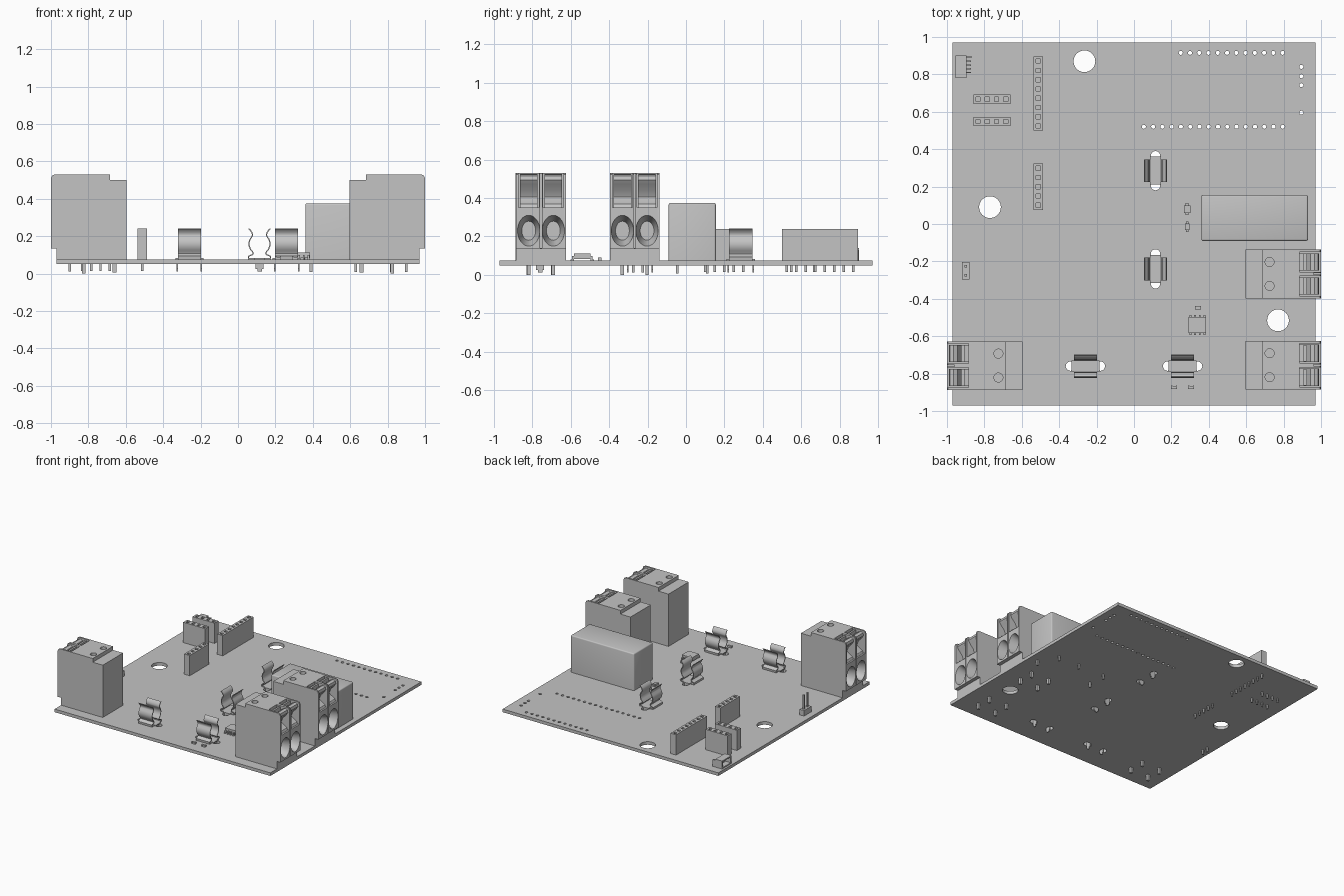
import bpy, bmesh, math
from mathutils import Matrix, Vector

if "Cube" in bpy.data.objects:
    bpy.data.objects.remove(bpy.data.objects["Cube"])

GREY = bpy.data.materials.new("plain_grey")
GREY.diffuse_color = (0.55, 0.55, 0.55, 1)
GREY.use_nodes = True
GREY.node_tree.nodes["Principled BSDF"].inputs["Base Color"].default_value = GREY.diffuse_color
TOP, BOT = 0.075, 0.05          # board faces


def box(bm, x0, x1, y0, y1, z0, z1):
    m = Matrix.Translation(((x0 + x1) / 2, (y0 + y1) / 2, (z0 + z1) / 2))
    m = m @ Matrix.Diagonal((x1 - x0, y1 - y0, z1 - z0, 1))
    return bmesh.ops.create_cube(bm, size=1, matrix=m)["verts"]


def cbox(bm, x, y, sx, sy, z0, z1):
    return box(bm, x - sx / 2, x + sx / 2, y - sy / 2, y + sy / 2, z0, z1)


def cyl(bm, x, y, r, z0, z1, n=16):
    bmesh.ops.create_cone(bm, cap_ends=True, segments=n, radius1=r, radius2=r,
                          depth=z1 - z0, matrix=Matrix.Translation((x, y, (z0 + z1) / 2)))


def prism(bm, pts, y0, y1):
    """Extrude an x-z outline along y."""
    f = bm.faces.new([bm.verts.new((x, y0, z)) for x, z in pts])
    g = bmesh.ops.extrude_face_region(bm, geom=[f])["geom"]
    bmesh.ops.translate(bm, vec=(0, y1 - y0, 0),
                        verts=[v for v in g if isinstance(v, bmesh.types.BMVert)])


def finish(name, bm, smooth=None):
    bmesh.ops.recalc_face_normals(bm, faces=bm.faces)
    me = bpy.data.meshes.new(name)
    bm.to_mesh(me)
    bm.free()
    me.materials.append(GREY)
    ob = bpy.data.objects.new(name, me)
    bpy.context.collection.objects.link(ob)
    if smooth:
        activate(ob)
        bpy.ops.object.shade_smooth_by_angle(angle=math.radians(smooth))
    return ob


def activate(ob):
    bpy.ops.object.select_all(action='DESELECT')
    ob.select_set(True)
    bpy.context.view_layer.objects.active = ob


def cut(ob, bm):
    """Subtract the cutter mesh and remove it."""
    c = finish("cutter", bm)
    c.hide_render = True
    m = ob.modifiers.new("cut", 'BOOLEAN')
    m.operation, m.solver, m.object = 'DIFFERENCE', 'EXACT', c
    m.use_self = True
    activate(ob)
    bpy.ops.object.modifier_apply(modifier="cut")
    bpy.data.objects.remove(c)


P = 0.0495                      # pin pitch
CLIPS = [(0.115, 0.285, 0), (0.115, -0.24, 0), (-0.26, -0.76, 90), (0.26, -0.76, 90)]

# board with mounting, module and clip holes
bm = bmesh.new()
box(bm, -0.97, 0.97, -0.97, 0.97, BOT, TOP)
board = finish("board", bm)
bm = bmesh.new()
for x, y in ((-0.265, 0.87), (-0.77, 0.09), (0.77, -0.515)):
    cyl(bm, x, y, 0.058, 0, 0.1, 40)
for i in range(12):
    cyl(bm, 0.25 + i * P, 0.915, 0.011, 0, 0.1, 12)
for i in range(16):
    cyl(bm, 0.053 + i * P, 0.52, 0.011, 0, 0.1, 12)
for y in (0.84, 0.79, 0.742, 0.595):
    cyl(bm, 0.895, y, 0.011, 0, 0.1, 12)
for x, y, a in CLIPS:
    for s in (-0.08, 0.08):
        cyl(bm, x + (s if a else 0), y + (0 if a else s), 0.025, 0, 0.1, 20)
cut(board, bm)

# terminal blocks: shared two-pole body facing +x
bm = bmesh.new()
prism(bm, [(0.595, TOP), (0.97, TOP), (0.97, 0.135), (1, 0.135), (1, 0.51), (0.994, 0.524),
           (0.98, 0.53), (0.685, 0.53), (0.685, 0.5), (0.595, 0.5)], -0.13, 0.13)
block = finish("terminal_block", bm)
for s in (-0.064, 0.064):
    bm = bmesh.new()
    box(bm, 0.885, 1.1, s - 0.053, s + 0.053, 0.35, 0.6)      # lever pocket
    cyl(bm, 0.725, s, 0.024, 0.44, 0.6, 24)                   # test hole
    m = Matrix.Translation((0.95, s, 0.23)) @ Matrix.Diagonal((1, 1, 1.38, 1)) \
        @ Matrix.Rotation(math.pi / 2, 4, 'Y')
    bmesh.ops.create_cone(bm, cap_ends=True, segments=32, radius1=0.036, radius2=0.0584,
                          depth=0.102, matrix=m)              # wire funnel
    cut(block, bm)
bm = bmesh.new()
box(bm, 0.96, 1.1, -0.004, 0.004, 0.14, 0.6)                  # gap between poles
cut(block, bm)
bm = bmesh.new()
bm.from_mesh(block.data)
bpy.data.objects.remove(block)
for s in (-0.064, 0.064):
    # lever with a finger notch
    prism(bm, [(0.886, 0.351), (0.988, 0.351), (0.98, 0.37), (0.94, 0.395), (0.93, 0.405),
               (0.945, 0.44), (0.975, 0.472), (0.99, 0.495), (0.985, 0.516), (0.965, 0.524),
               (0.945, 0.515), (0.925, 0.48), (0.905, 0.47), (0.886, 0.47)], s - 0.046, s + 0.046)
    cbox(bm, 0.915, s, 0.015, 0.09, 0.47, 0.525)
    cbox(bm, 0.66, s, 0.02, 0.018, 0.005, TOP)
    cbox(bm, 0.825, s, 0.02, 0.018, 0.0, TOP)
terminal = finish("terminal_right_front", bm, 30)
terminal.location.y = -0.755
for name, y, a in (("terminal_right_back", -0.267, 0), ("terminal_left", -0.757, math.pi)):
    t = terminal.copy()
    t.name = name
    t.location.y, t.rotation_euler.z = y, a
    bpy.context.collection.objects.link(t)

# relay
bm = bmesh.new()
box(bm, 0.36, 0.93, -0.09, 0.155, TOP, 0.375)
bmesh.ops.bevel(bm, geom=[e for e in bm.edges if max(v.co.z for v in e.verts) > 0.3],
                offset=0.009, segments=3, profile=0.5, affect='EDGES')
for x, y in ((0.39, -0.045), (0.39, 0.11), (0.63, 0.11), (0.82, 0.11), (0.9, -0.045)):
    cbox(bm, x, y, 0.014, 0.014, 0.008, TOP)
finish("relay", bm, 35)


# pin sockets
def socket(name, x, y, n, along_y):
    pts = [(x + (0 if along_y else i * P), y + (i * P if along_y else 0)) for i in range(n)]
    e = (n - 1) * P / 2
    sx, sy = (0.05, 2 * e + P) if along_y else (2 * e + P, 0.05)
    bm = bmesh.new()
    cbox(bm, x + (0 if along_y else e), y + (e if along_y else 0), sx, sy, TOP, 0.24)
    ob = finish(name, bm)
    bm = bmesh.new()
    for px, py in pts:
        cbox(bm, px, py, 0.022, 0.022, 0.17, 0.3)
    cut(ob, bm)
    bm = bmesh.new()
    bm.from_mesh(ob.data)
    for px, py in pts:
        cbox(bm, px, py, 0.012, 0.012, 0.015, TOP)
    bm.to_mesh(ob.data)
    bm.free()


socket("socket_long", -0.512, 0.524, 8, True)
socket("socket_medium", -0.512, 0.1, 5, True)
socket("socket_short_back", -0.834, 0.667, 4, False)
socket("socket_short_front", -0.834, 0.548, 4, False)

# two-pin header
bm = bmesh.new()
cbox(bm, -0.9, -0.25, 0.04, 0.095, TOP, 0.12)
for y in (-0.225, -0.275):
    cbox(bm, -0.9, y, 0.013, 0.013, 0.012, 0.235)
finish("pin_header", bm)

# small side-entry connector: open towards -x
bm = bmesh.new()
box(bm, -0.955, -0.895, 0.78, 0.9, TOP, 0.14)
plug = finish("side_connector", bm)
bm = bmesh.new()
box(bm, -1, -0.91, 0.79, 0.89, 0.085, 0.13)
cut(plug, bm)
bm = bmesh.new()
for i in range(4):
    cbox(bm, -0.885, 0.81 + i * 0.02, 0.026, 0.008, TOP, 0.09)
cbox(bm, -0.885, 0.893, 0.03, 0.012, TOP, 0.13)
finish("side_connector_leads", bm)

# fuse clips: mirrored spring arms on a base plate
ARM = [(0.0, 0.082), (0.055, 0.082), (0.056, 0.09), (0.038, 0.098), (0.03, 0.106), (0.034, 0.118),
       (0.045, 0.13), (0.052, 0.148), (0.053, 0.165), (0.047, 0.183), (0.037, 0.197),
       (0.034, 0.208), (0.039, 0.222), (0.048, 0.236), (0.056, 0.242), (0.06, 0.238)]
for i, (x, y, a) in enumerate(CLIPS):
    bm = bmesh.new()
    for s in (-1, 1):
        rows = [[bm.verts.new((s * u, v, z)) for v in (-0.061, 0.061)] for u, z in ARM]
        for p, q in zip(rows, rows[1:]):
            bm.faces.new((p[0], p[1], q[1], q[0]))
    bmesh.ops.remove_doubles(bm, verts=bm.verts, dist=1e-5)
    bmesh.ops.recalc_face_normals(bm, faces=bm.faces)
    bmesh.ops.solidify(bm, geom=bm.faces[:], thickness=0.006)
    cbox(bm, 0, 0, 0.06, 0.15, TOP + 0.001, 0.084)
    for s in (-0.064, 0.064):
        cbox(bm, 0, s, 0.042, 0.008, 0.025, TOP + 0.004)
        cbox(bm, 0, s, 0.024, 0.008, 0.012, 0.025)
    clip = finish(f"fuse_clip_{i + 1}", bm, 40)
    clip.location = (x, y, 0)
    clip.rotation_euler.z = math.radians(a)

# small chip with gull-wing leads
bm = bmesh.new()
box(bm, 0.292, 0.386, -0.583, -0.497, 0.082, 0.112)
for i in range(4):
    for s in (-1, 1):
        px = 0.339 + (i - 1.5) * 0.025
        cbox(bm, px, -0.54 + s * 0.048, 0.01, 0.012, TOP, 0.098)
        cbox(bm, px, -0.54 + s * 0.056, 0.01, 0.012, TOP, 0.081)
finish("chip", bm)

# small surface-mount parts, with raised end caps
for name, x, y, sx, sy, h in (("resistor", 0.343, -0.448, 0.03, 0.016, 0.015),
                              ("diode", 0.284, 0.08, 0.034, 0.04, 0.03),
                              ("capacitor", 0.285, -0.015, 0.026, 0.036, 0.018),
                              ("lamp_left", 0.215, -0.873, 0.03, 0.016, 0.014),
                              ("lamp_right", 0.305, -0.873, 0.03, 0.016, 0.014)):
    bm = bmesh.new()
    cbox(bm, x, y, sx, sy, TOP, TOP + h)
    for s in (-1, 1):
        if sx > sy:
            cbox(bm, x + s * sx * 0.42, y, sx * 0.22, sy + 0.002, TOP, TOP + h + 0.001)
        else:
            cbox(bm, x, y + s * sy * 0.58, sx * 0.5, sy * 0.4, TOP, TOP + h * 0.5)
    finish(name, bm)
